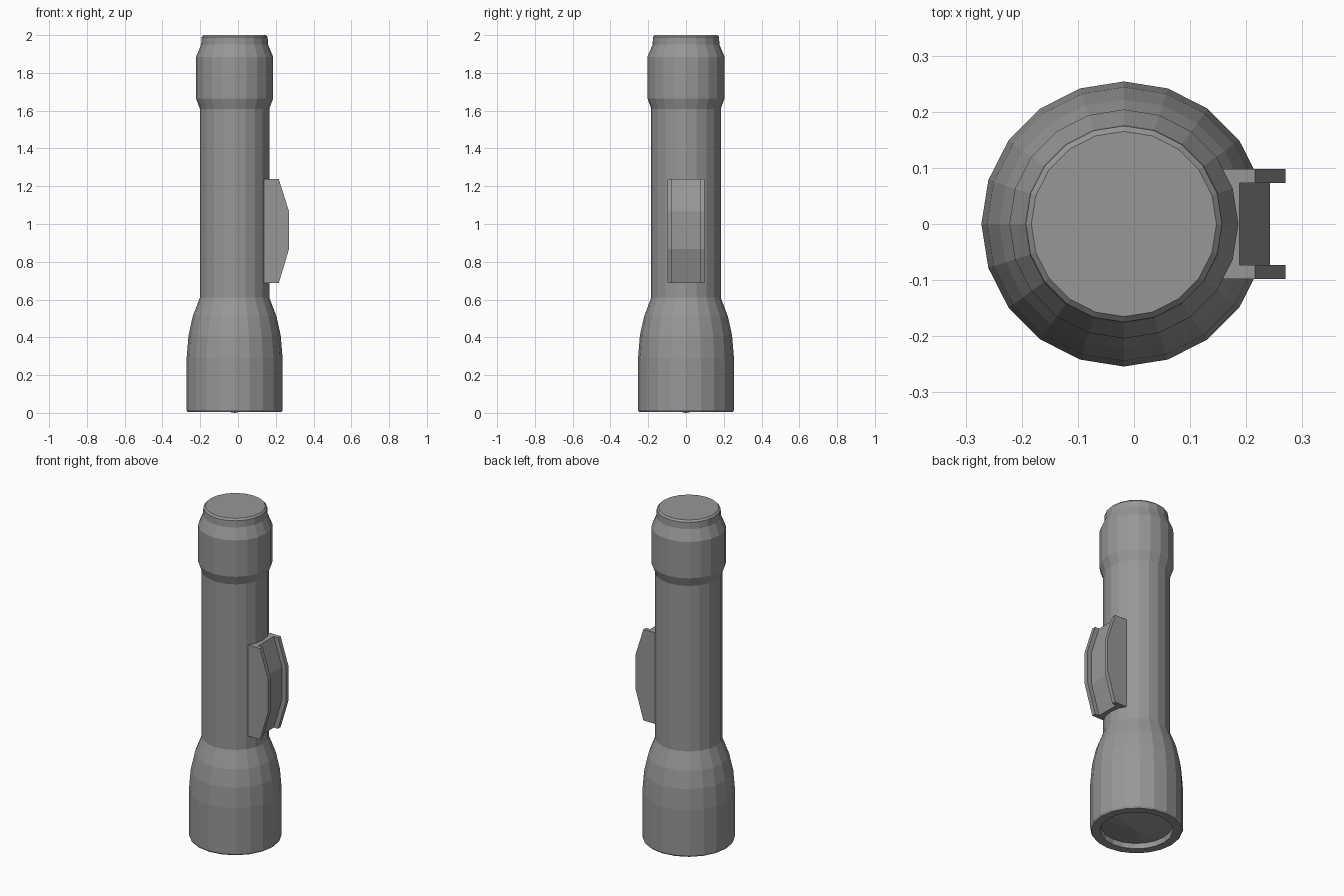
import bpy, bmesh, math

if "Cube" in bpy.data.objects:
    bpy.data.objects.remove(bpy.data.objects["Cube"])

SIDES = 20
AXIS_X = -0.018

# Dark grey finish shared by all parts
grey = bpy.data.materials.new("dark_grey")
grey.diffuse_color = (0.31, 0.31, 0.31, 1)
grey.use_nodes = True
grey.node_tree.nodes["Principled BSDF"].inputs["Base Color"].default_value = grey.diffuse_color


def finish(name, bm):
    bmesh.ops.recalc_face_normals(bm, faces=bm.faces[:])
    mesh = bpy.data.meshes.new(name)
    bm.to_mesh(mesh)
    bm.free()
    mesh.materials.append(grey)
    ob = bpy.data.objects.new(name, mesh)
    bpy.context.collection.objects.link(ob)
    return ob


def loft(name, rings, cap_start=True, cap_end=True):
    """Skin a list of closed rings of points, with optional end caps."""
    bm = bmesh.new()
    vs = [[bm.verts.new(p) for p in ring] for ring in rings]
    n = len(vs[0])
    for a, b in zip(vs, vs[1:]):
        for i in range(n):
            j = (i + 1) % n
            bm.faces.new((a[i], a[j], b[j], b[i]))
    if cap_start:
        bm.faces.new(vs[0])
    if cap_end:
        bm.faces.new(vs[-1])
    return finish(name, bm)


def circle(r, z):
    return [(AXIS_X + r * math.cos(2 * math.pi * i / SIDES),
             r * math.sin(2 * math.pi * i / SIDES), z) for i in range(SIDES)]


# Torch casing: recessed rim, flared head, barrel, tail cap
casing = [(0.195, 0.035), (0.20, 0.005), (0.248, 0.004), (0.254, 0.014),
          (0.254, 0.29), (0.244, 0.41), (0.222, 0.51), (0.184, 0.61),
          (0.184, 1.61), (0.204, 1.665), (0.204, 1.885), (0.177, 1.95),
          (0.175, 1.99), (0.165, 2.0)]
loft("casing", [circle(r, z) for r, z in casing], cap_start=False)

# Lens: shallow cone inside the rim
bm = bmesh.new()
rim = [bm.verts.new(p) for p in circle(0.195, 0.035)]
tip = bm.verts.new((AXIS_X, 0, 0))
for i in range(SIDES):
    bm.faces.new((rim[(i + 1) % SIDES], rim[i], tip))
lens = finish("lens", bm)
# The open cone must face downwards
if lens.data.polygons[0].normal.z > 0:
    lens.data.flip_normals()


# Switch housing: channel section with two raised side rails
def channel(x, z):
    half = [(0.137, 0.098), (x, 0.098), (x, 0.073), (x - 0.028, 0.073)]
    return ([(px, -py, z) for px, py in half] +
            [(px, py, z) for px, py in reversed(half)])


loft("switch_housing", [channel(x, z) for x, z in
                        [(0.216, 0.687), (0.27, 0.867), (0.27, 1.067), (0.216, 1.237)]])
